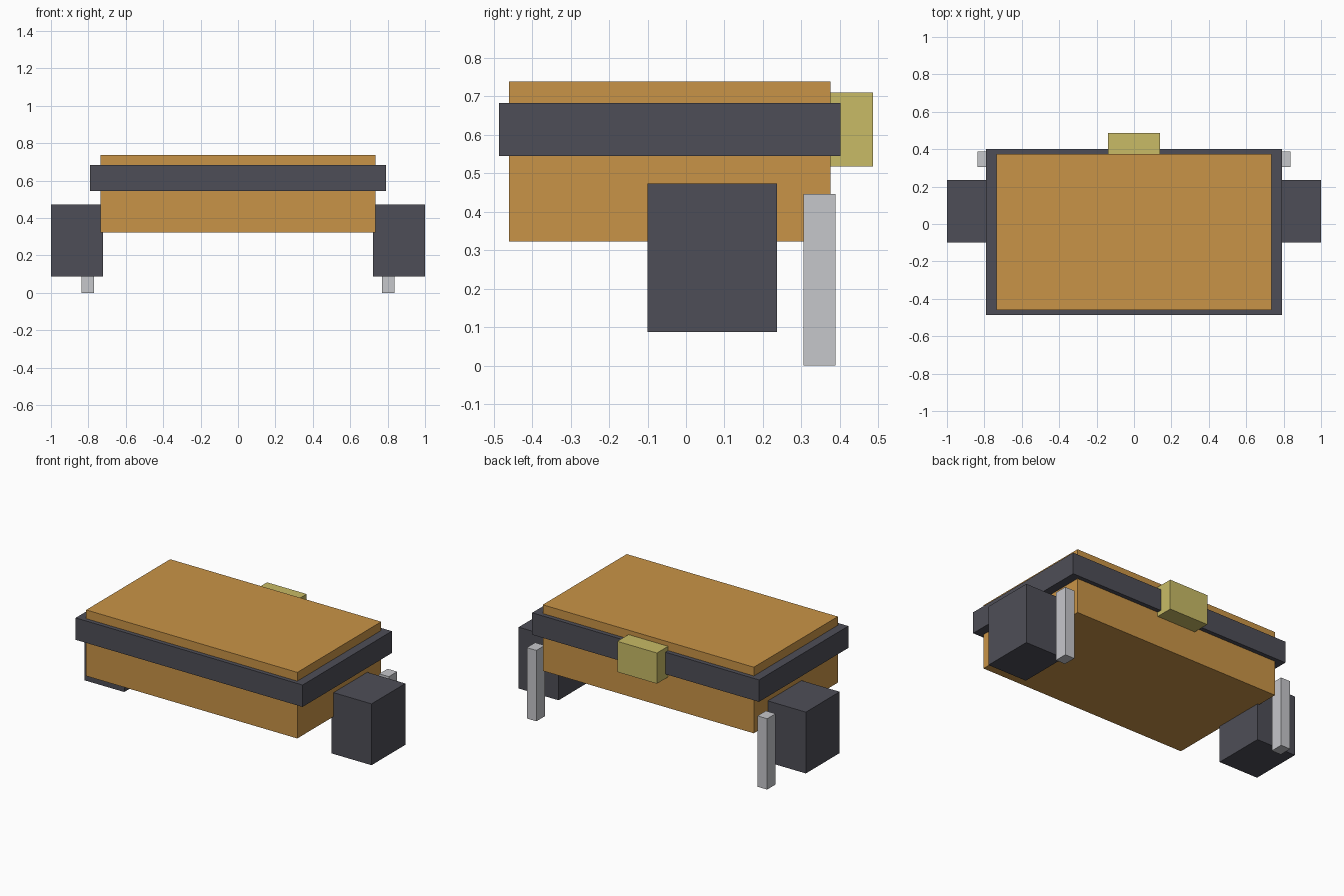
import bpy
import bmesh
from mathutils import Vector

cube = bpy.data.objects.get("Cube")
if cube:
    bpy.data.objects.remove(cube, do_unlink=True)


def material(name, rgb):
    mat = bpy.data.materials.new(name)
    mat.use_nodes = True
    color = (*rgb, 1)
    mat.diffuse_color = color
    mat.node_tree.nodes["Principled BSDF"].inputs["Base Color"].default_value = color
    return mat


def box(name, mat, x, y, z):
    """Box from its (low, high) extents along each axis."""
    low, high = (Vector(corner) for corner in zip(x, y, z))
    size = high - low
    bm = bmesh.new()
    bmesh.ops.create_cube(bm, size=1)
    bmesh.ops.scale(bm, vec=size, verts=bm.verts)
    mesh = bpy.data.meshes.new(name)
    bm.to_mesh(mesh)
    bm.free()
    mesh.materials.append(mat)
    obj = bpy.data.objects.new(name, mesh)
    obj.location = (low + high) / 2
    bpy.context.collection.objects.link(obj)
    return obj


def box_pair(name, mat, x, y, z):
    """The same box on the left (+x) and right (-x)."""
    box("left_" + name, mat, x, y, z)
    box("right_" + name, mat, (-x[1], -x[0]), y, z)


orange = material("warm orange", (0.584, 0.296, 0.063))
charcoal = material("charcoal", (0.076, 0.076, 0.095))
silver = material("light grey", (0.565, 0.571, 0.597))
brass = material("pale brass", (0.578, 0.497, 0.133))

# Main body with the band around it
box("body", orange, (-0.735, 0.735), (-0.46, 0.375), (0.322, 0.738))
box("band", charcoal, (-0.79, 0.79), (-0.486, 0.402), (0.545, 0.683))

# Rear block
box("rear_block", brass, (-0.138, 0.138), (0.34, 0.486), (0.517, 0.71))

# Side blocks and rear posts
box_pair("side_block", charcoal, (0.722, 1.0), (-0.1, 0.236), (0.087, 0.473))
box_pair("rear_post", silver, (0.77, 0.837), (0.305, 0.388), (0, 0.446))
